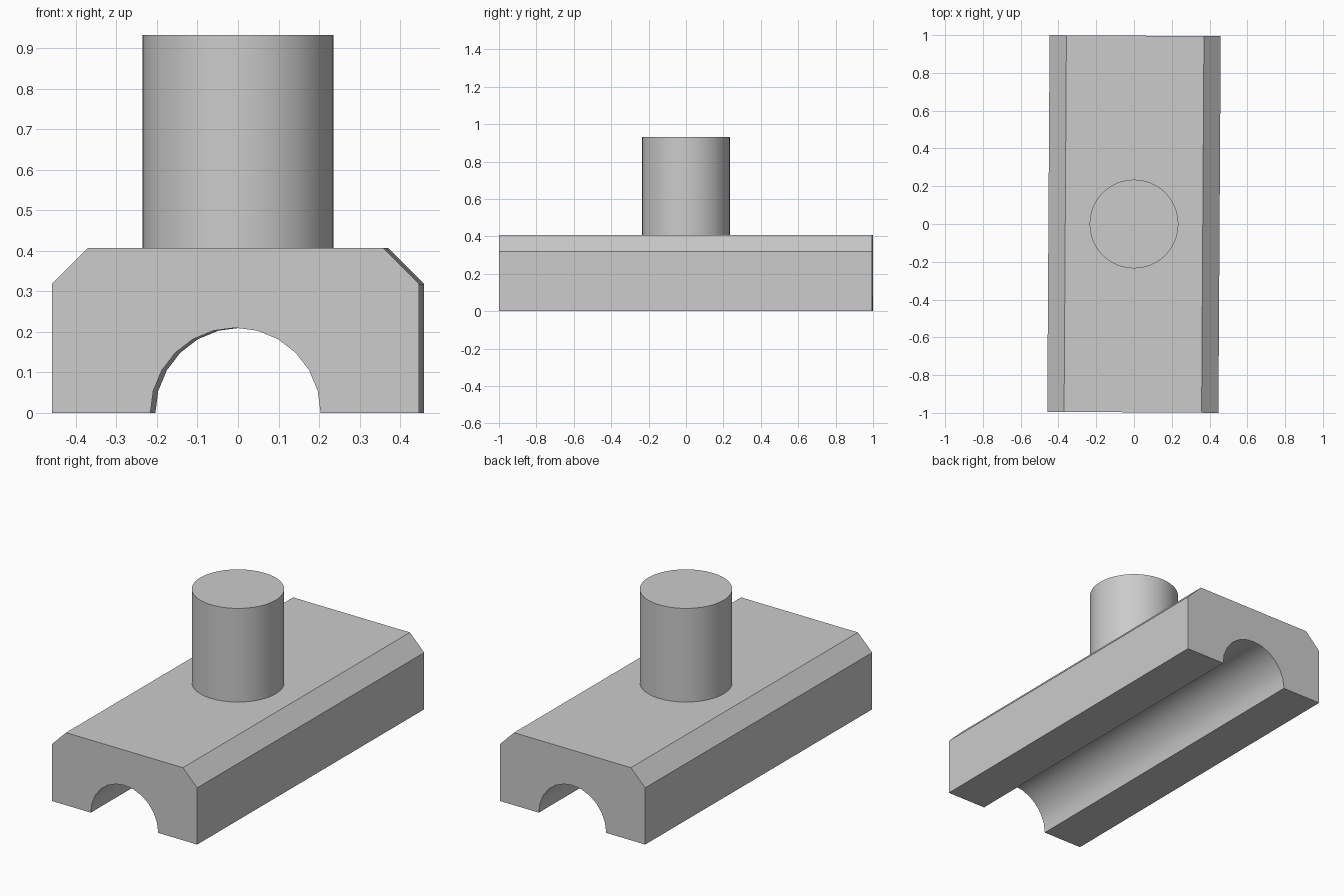
import bpy
import bmesh
import math

cube = bpy.data.objects.get("Cube")
if cube:
    bpy.data.objects.remove(cube, do_unlink=True)

# One plain grey material
GREY = (0.6, 0.6, 0.6, 1.0)
grey = bpy.data.materials.new("plain grey")
grey.use_nodes = True
grey.diffuse_color = GREY
grey.node_tree.nodes["Principled BSDF"].inputs["Base Color"].default_value = GREY

HALF_LENGTH, HALF_WIDTH, HEIGHT = 0.997, 0.453, 0.407
CHAMFER, CHANNEL_RADIUS, SEGMENTS = 0.089, 0.21, 24
POST_RADIUS, POST_TOP = 0.235, 0.932
TURN = -0.0062  # the block sits very slightly twisted under the post


def finish(obj):
    obj.data.materials.append(grey)
    bpy.ops.object.select_all(action='DESELECT')
    obj.select_set(True)
    bpy.context.view_layer.objects.active = obj
    bpy.ops.object.shade_smooth_by_angle(angle=math.radians(30))


# Chamfered block with a half-round channel underneath, extruded along y
half = [(HALF_WIDTH, 0), (HALF_WIDTH, HEIGHT - CHAMFER), (HALF_WIDTH - CHAMFER, HEIGHT)]
outline = half + [(-x, z) for x, z in reversed(half)]
for i in range(SEGMENTS // 2 + 1):
    a = math.pi - 2 * math.pi * i / SEGMENTS
    outline.append((CHANNEL_RADIUS * math.cos(a), CHANNEL_RADIUS * math.sin(a)))

bm = bmesh.new()
front = bm.faces.new([bm.verts.new((x, -HALF_LENGTH, z)) for x, z in outline])
extruded = bmesh.ops.extrude_face_region(bm, geom=[front], use_keep_orig=True)
back_verts = [v for v in extruded["geom"] if isinstance(v, bmesh.types.BMVert)]
bmesh.ops.translate(bm, verts=back_verts, vec=(0, 2 * HALF_LENGTH, 0))
bmesh.ops.recalc_face_normals(bm, faces=bm.faces)
mesh = bpy.data.meshes.new("channel_block")
bm.to_mesh(mesh)
bm.free()
block = bpy.data.objects.new("channel_block", mesh)
bpy.context.collection.objects.link(block)
block.rotation_euler.z = TURN
finish(block)

# Round post standing on the block
bpy.ops.mesh.primitive_cylinder_add(
    vertices=SEGMENTS * 2, radius=POST_RADIUS, depth=POST_TOP - HEIGHT,
    location=(0, 0, (POST_TOP + HEIGHT) / 2))
post = bpy.context.object
post.name = "round_post"
finish(post)
